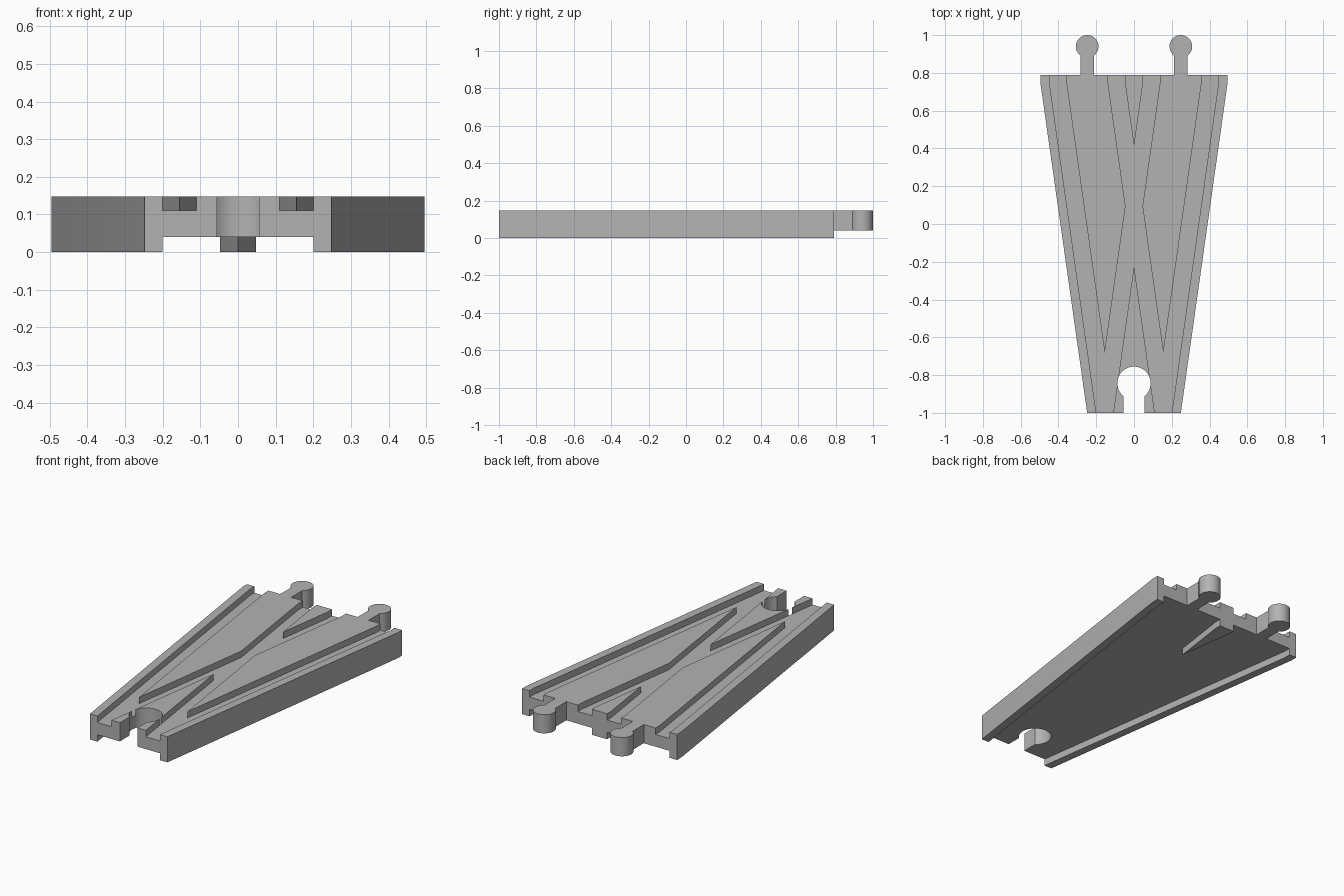
import bpy
import bmesh
from math import sin, cos, pi, asin

old = bpy.data.objects.get("Cube")
if old:
    bpy.data.objects.remove(old)

TOP, FLOOR, UNDER = 0.148, 0.111, 0.04      # heights
FRONT, BEND, BACK = -1.0, 0.75, 0.79        # lengthwise stations
SPREAD = 0.248                              # sideways shift of each branch

grey = bpy.data.materials.new("light grey plastic")
grey.use_nodes = True
colour = (0.45, 0.45, 0.45, 1)
grey.diffuse_color = colour
grey.node_tree.nodes["Principled BSDF"].inputs["Base Color"].default_value = colour


def prism(name, outline, z0, z1):
    """Extrude a flat outline between two heights."""
    bm = bmesh.new()
    base = bm.faces.new([bm.verts.new((x, y, z0)) for x, y in outline])
    ext = bmesh.ops.extrude_face_region(bm, geom=[base], use_keep_orig=True)
    verts = [v for v in ext["geom"] if isinstance(v, bmesh.types.BMVert)]
    bmesh.ops.translate(bm, vec=(0, 0, z1 - z0), verts=verts)
    bmesh.ops.recalc_face_normals(bm, faces=bm.faces)
    mesh = bpy.data.meshes.new(name)
    bm.to_mesh(mesh)
    bm.free()
    mesh.materials.append(grey)
    obj = bpy.data.objects.new(name, mesh)
    bpy.context.collection.objects.link(obj)
    return obj


def band(name, x0, x1, side, z0, z1):
    """Strip that follows one diverging branch, overshooting both ends."""
    shift = side * SPREAD
    lead = shift * 0.1
    y0 = FRONT - 0.1 * (BEND - FRONT)
    pts = [(x0 - lead, y0), (x1 - lead, y0), (x1 + shift, BEND),
           (x1 + shift, BACK + 0.1), (x0 + shift, BACK + 0.1), (x0 + shift, BEND)]
    return prism(name, pts, z0, z1)


def keyhole(cx, y_neck, y_centre, half_neck, radius, direction, steps=40):
    """Outline of a round knob on a straight neck."""
    a = asin(half_neck / radius)
    pts = [(cx - half_neck, y_neck)]
    for i in range(steps + 1):
        t = a + (2 * pi - 2 * a) * i / steps
        pts.append((cx - radius * sin(t), y_centre - direction * radius * cos(t)))
    pts.append((cx + half_neck, y_neck))
    return pts


def select_only(obj):
    bpy.ops.object.select_all(action='DESELECT')
    obj.select_set(True)
    bpy.context.view_layer.objects.active = obj


# Tapered track body
w = SPREAD
half = [(w, FRONT), (2 * w, BEND), (2 * w, BACK)]
body = prism("track_body", half + [(-x, y) for x, y in reversed(half)], 0, TOP)

# Wheel grooves, hollow underside and front socket
cutters = []
for side, label in ((1, "left"), (-1, "right")):
    for x0, x1 in ((-0.2, -0.11), (0.11, 0.2)):
        cutters.append(band(label + "_groove_cutter", x0, x1, side, FLOOR, TOP + 0.1))
    cutters.append(band(label + "_underside_cutter", -0.2, 0.2, side, -0.1, UNDER))
cutters.append(prism("socket_cutter",
                     keyhole(0, FRONT - 0.1, -0.843, 0.056, 0.088, 1), -0.1, TOP + 0.1))

select_only(body)
for cutter in cutters:
    cutter.hide_render = True
    mod = body.modifiers.new(cutter.name, 'BOOLEAN')
    mod.operation = 'DIFFERENCE'
    mod.solver = 'EXACT'
    mod.object = cutter
    bpy.ops.object.modifier_apply(modifier=mod.name)
for cutter in cutters:
    bpy.data.objects.remove(cutter)

# Connector pegs at the back
pegs = [prism(label + "_peg", keyhole(x, BACK, 0.94, 0.035, 0.06, 1), UNDER, TOP)
        for x, label in ((SPREAD, "left"), (-SPREAD, "right"))]

for obj in [body] + pegs:
    select_only(obj)
    bpy.ops.object.shade_smooth_by_angle(angle=pi / 6)
